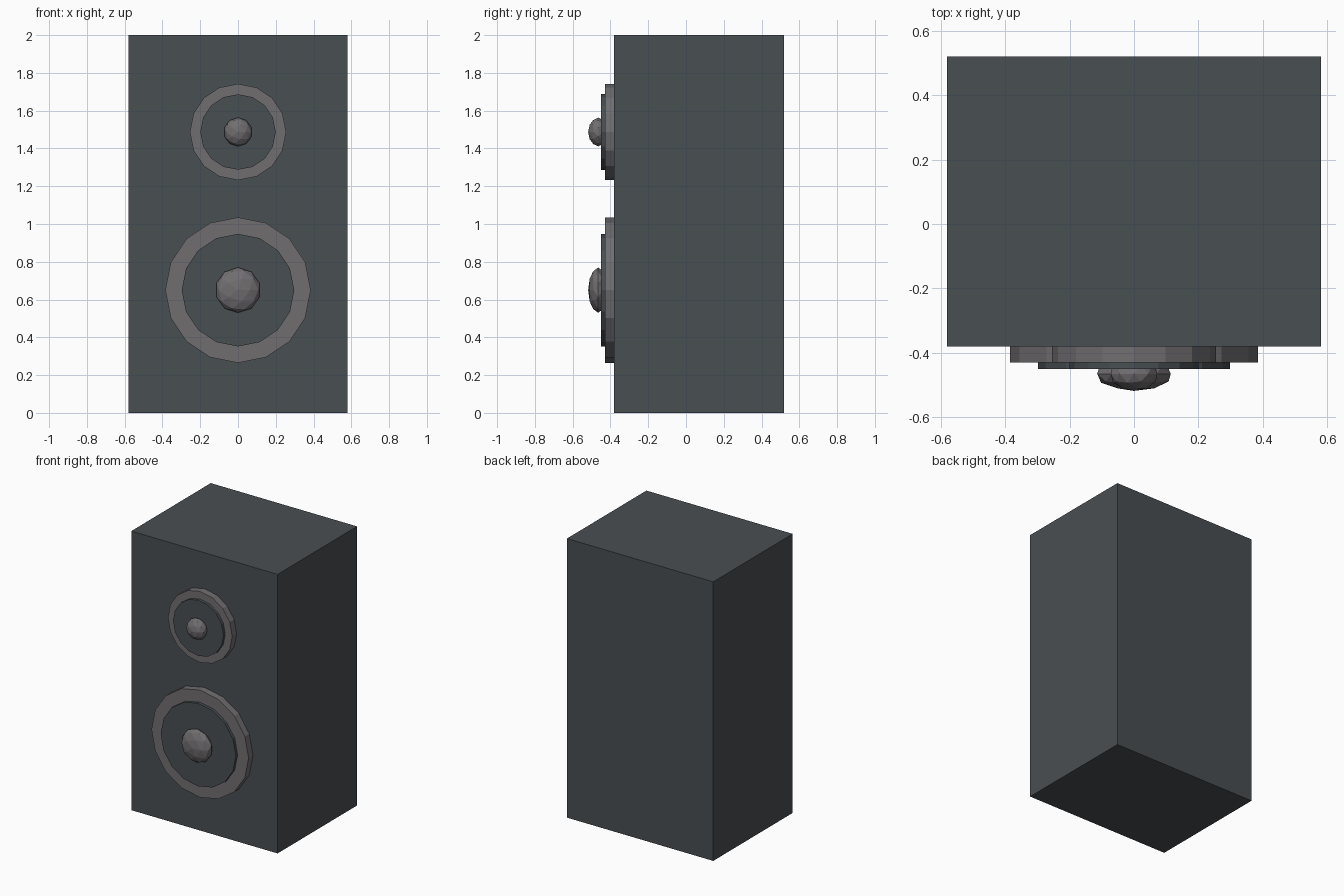
import bpy, math

if "Cube" in bpy.data.objects:
    bpy.data.objects.remove(bpy.data.objects["Cube"])


def material(name, rgb):
    m = bpy.data.materials.new(name)
    m.diffuse_color = (*rgb, 1)
    m.use_nodes = True
    m.node_tree.nodes["Principled BSDF"].inputs["Base Color"].default_value = m.diffuse_color
    return m


charcoal = material("charcoal", (0.066, 0.077, 0.085))
grey = material("warm grey", (0.165, 0.155, 0.162))


def finish(name, mat):
    obj = bpy.context.object
    obj.name = name
    obj.data.materials.append(mat)
    return obj


def disc(name, radius, z, front, mat):
    # 16-sided disc from just inside the cabinet out to the given front
    back = -0.37
    bpy.ops.mesh.primitive_cylinder_add(
        vertices=16, radius=radius, depth=back - front,
        location=(0, (front + back) / 2, z), rotation=(math.pi / 2, 0, 0))
    finish(name, mat)


def driver(name, z, rim, cone, cap):
    disc(name + "_rim", rim, z, -0.43, grey)
    disc(name + "_cone", cone, z, -0.45, charcoal)
    # flattened faceted dust cap, pole facing forward
    bpy.ops.mesh.primitive_ico_sphere_add(
        subdivisions=2, radius=1, location=(0, -0.465, z),
        rotation=(math.pi / 2, 0, 0))
    finish(name + "_dust_cap", grey).scale = (cap, cap, 0.053)


# cabinet
bpy.ops.mesh.primitive_cube_add(size=1, location=(0, 0.07, 1))
finish("cabinet", charcoal).scale = (1.16, 0.90, 2)

# speaker drivers
driver("woofer", 0.65, 0.385, 0.298, 0.12)
driver("tweeter", 1.487, 0.255, 0.2, 0.076)
